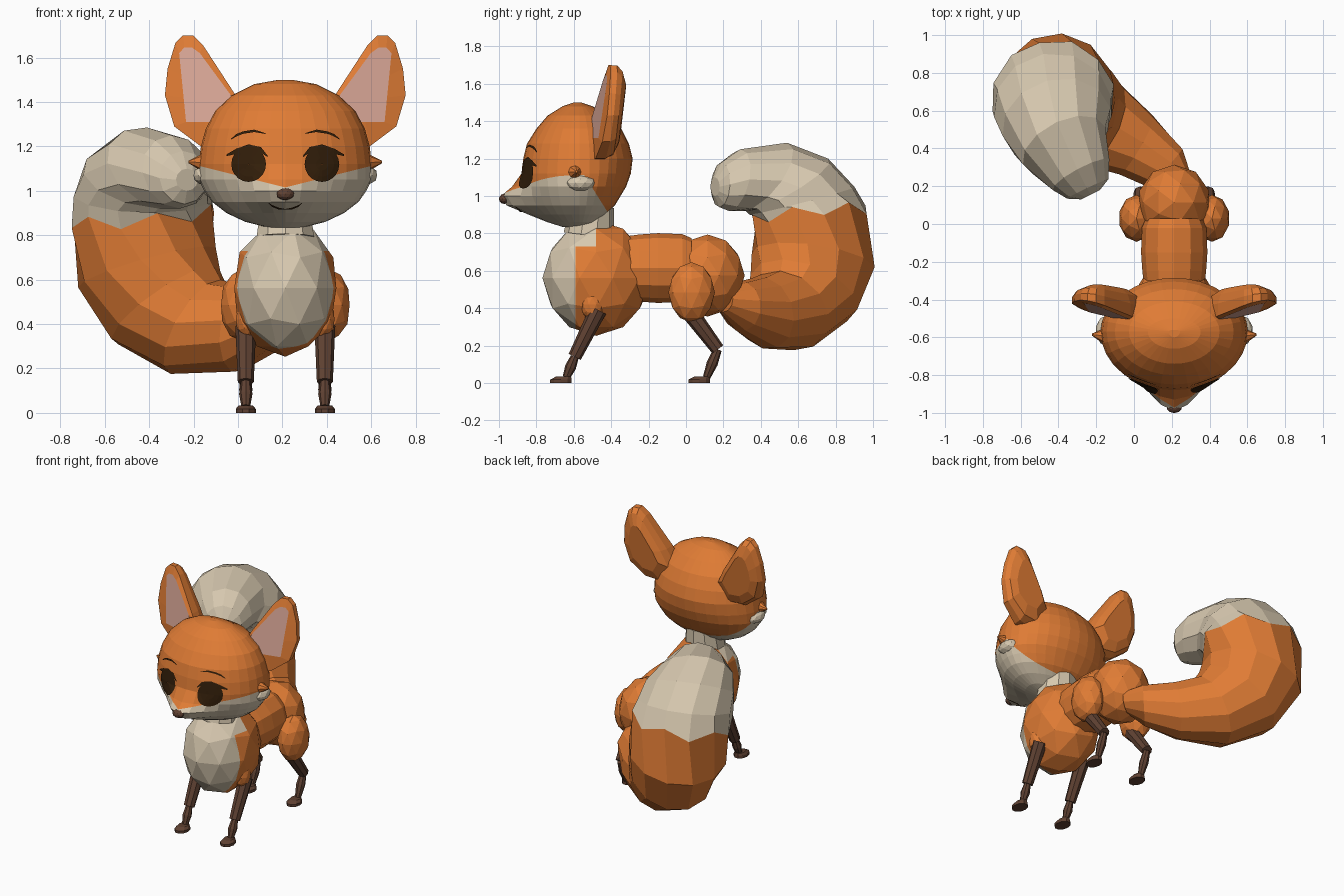
import bpy, bmesh
from math import sin, cos, pi
from mathutils import Vector, Matrix
from mathutils.bvhtree import BVHTree

if "Cube" in bpy.data.objects:
    bpy.data.objects.remove(bpy.data.objects["Cube"])

CX = 0.213  # body midline; the tail swings off to one side


def material(name, rgb):
    m = bpy.data.materials.new(name)
    m.use_nodes = True
    m.diffuse_color = (*rgb, 1)
    m.node_tree.nodes["Principled BSDF"].inputs["Base Color"].default_value = (*rgb, 1)
    return m


ORANGE = material("orange fur", (0.74, 0.2, 0.035))
CREAM = material("cream fur", (0.68, 0.58, 0.43))
PINK = material("pink inner ear", (0.70, 0.39, 0.31))
BROWN = material("brown legs", (0.115, 0.053, 0.032))
DARK = material("dark eyes", (0.032, 0.013, 0.003))


def finish(bm, name, mats, rule=None, fix=True):
    if fix:
        bmesh.ops.recalc_face_normals(bm, faces=bm.faces)
    if rule:
        for f in bm.faces:
            f.material_index = int(rule(f.calc_center_median()))
    mesh = bpy.data.meshes.new(name)
    bm.to_mesh(mesh)
    for m in mats:
        mesh.materials.append(m)
    obj = bpy.data.objects.new(name, mesh)
    bpy.context.collection.objects.link(obj)


def cut(bm, point, normal):
    bmesh.ops.bisect_plane(bm, geom=bm.verts[:] + bm.edges[:] + bm.faces[:],
                           plane_co=point, plane_no=normal)


def loft(bm, rings):
    """Bridge closed rings of points and cap both ends; return the faces by strip."""
    rows = [[bm.verts.new(p) for p in ring] for ring in rings]
    n = len(rows[0])
    strips = [[bm.faces.new((a[i], a[(i + 1) % n], b[(i + 1) % n], b[i])) for i in range(n)]
              for a, b in zip(rows, rows[1:])]
    return strips + [[bm.faces.new(rows[0])], [bm.faces.new(rows[-1])]]


def ball(bm, centre, radii):
    bmesh.ops.create_icosphere(bm, subdivisions=2, radius=1.02,
                               matrix=Matrix.Translation(centre) @ Matrix.Diagonal((*radii, 1)))


def limb(bm, a, b, ra, rb, sides=8):
    a, b = Vector(a), Vector(b)
    turn = (b - a).to_track_quat('Z', 'Y').to_matrix().to_4x4()
    bmesh.ops.create_cone(bm, cap_ends=True, segments=sides, radius1=ra, radius2=rb,
                          depth=(b - a).length, matrix=Matrix.Translation((a + b) / 2) @ turn)


# Chest with a cream bib, neck, waist and rump
bm = bmesh.new()
ball(bm, (CX, -0.48, 0.562), (0.237, 0.282, 0.303))
cut(bm, (0, -0.59, 0), (0, 1, 0))
cut(bm, (0, -0.48, 0), (0, 1, 0))
cut(bm, (0, 0, 0.73), (0, 0, 1))
finish(bm, "chest", [ORANGE, CREAM],
       lambda c: c.y < -0.59 or (c.z > 0.73 and c.y < -0.48))

bm = bmesh.new()
limb(bm, (CX, -0.52, 0.79), (CX, -0.5, 0.95), 0.135, 0.115, 10)
finish(bm, "neck", [CREAM])

bm = bmesh.new()
loft(bm, [[(CX + 0.97 * r * cos(i * pi / 6), y, 0.615 + 1.03 * r * sin(i * pi / 6))
           for i in range(12)]
          for y, r in ((-0.32, 0.165), (-0.25, 0.174), (-0.15, 0.181), (-0.02, 0.176), (0.03, 0.155))])
finish(bm, "waist", [ORANGE])

bm = bmesh.new()
ball(bm, (CX, 0.115, 0.575), (0.19, 0.195, 0.215))
finish(bm, "rump", [ORANGE])

# Head: stacked rings of (height, half width, front, back, muzzle length)
HEAD = [(0.835, 0.08, -0.66, -0.53, 0), (0.86, 0.18, -0.72, -0.48, 0.02),
        (0.9, 0.265, -0.78, -0.43, 0.06), (0.95, 0.33, -0.83, -0.38, 0.13),
        (1.0, 0.365, -0.855, -0.35, 0.135), (1.05, 0.39, -0.87, -0.32, 0.06),
        (1.12, 0.39, -0.88, -0.295, 0), (1.2, 0.38, -0.87, -0.285, 0),
        (1.28, 0.358, -0.85, -0.305, 0), (1.36, 0.315, -0.80, -0.345, 0),
        (1.43, 0.24, -0.74, -0.41, 0), (1.48, 0.14, -0.66, -0.5, 0),
        (1.5, 0.03, -0.6, -0.56, 0)]


def head_ring(z, rx, front, back, muzzle, sides=32):
    ring = []
    for i in range(sides):
        a = 2 * pi * i / sides
        reach = -0.57 - front if cos(a) > 0 else back + 0.57
        ring.append((CX + rx * sin(a), -0.57 - reach * cos(a) - muzzle * max(0, cos(a)) ** 12, z))
    return ring


bm = bmesh.new()
loft(bm, [head_ring(*r) for r in HEAD])
for s in (-1, 1):
    cut(bm, (CX, 0, 1.015), (-0.25 * s, 0, 1))
cut(bm, (0, -0.53, 1.09), (0, 0.19, 0.12))
bmesh.ops.recalc_face_normals(bm, faces=bm.faces)
surface = BVHTree.FromBMesh(bm)
finish(bm, "head", [ORANGE, CREAM],
       lambda c: c.z < 1.015 + 0.25 * abs(c.x - CX)
       and (c.y + 0.53) * 0.19 + (c.z - 1.09) * 0.12 < 0)


def decal(name, rows, side, mat):
    """Thin painted patch projected on the face; rows hold (offset, height)."""
    bm = bmesh.new()
    grid = []
    for row in rows:
        grid.append([])
        for d, z in row:
            hit = surface.ray_cast(Vector((CX + side * d, -2, z)), Vector((0, 1, 0)))[0]
            grid[-1].append(bm.verts.new(hit - Vector((0, 0.008, 0))))
    for a, b in zip(grid, grid[1:]):
        for i in range(len(a) - 1):
            f = bm.faces.new((a[i], a[i + 1], b[i + 1], b[i]))
            f.normal_update()
            if f.normal.y > 0:
                f.normal_flip()
    finish(bm, name, [mat], fix=False)


def stroke(name, path, width, side, mat):
    half = [width / 2 * (1 if 0 < i < len(path) - 1 else 0.3) for i in range(len(path))]
    decal(name, [[(d, z + k * h) for (d, z), h in zip(path, half)] for k in (-1, 1)], side, mat)


# Ear outlines as (offset from midline, height)
RIM = [(0.25, 1.19), (0.38, 1.2), (0.50, 1.29), (0.542, 1.43), (0.53, 1.55),
       (0.495, 1.665), (0.46, 1.7), (0.415, 1.7), (0.37, 1.655), (0.23, 1.44), (0.17, 1.32)]
INNER = [(0.25, 1.31), (0.36, 1.31), (0.447, 1.31), (0.458, 1.42), (0.468, 1.52),
         (0.478, 1.62), (0.455, 1.645), (0.42, 1.645), (0.385, 1.62), (0.245, 1.43), (0.2, 1.31)]


def ear_loop(outline, scale, depth, side):
    """Depth runs from the tilted front plane at 0 to the upright back at 1."""
    ring = []
    for d, z in outline:
        front = -0.55 + 0.25 * (d - 0.2) + 0.13 * (z - 1.2)
        back = -0.365 + 0.08 * (z - 1.2)
        ring.append((CX + side * (0.37 + (d - 0.37) * scale),
                     front + (back - front) * depth, 1.43 + (z - 1.43) * scale))
    return ring


for side, word in ((-1, "right"), (1, "left")):
    bm = bmesh.new()
    strips = loft(bm, [ear_loop(INNER, 1, 0.05, side), ear_loop(RIM, 1, 0.15, side),
                       ear_loop(RIM, 0.99, 0.55, side), ear_loop(RIM, 0.88, 0.85, side),
                       ear_loop(RIM, 0.6, 1.05, side)])
    strips[-2][0].material_index = 1
    finish(bm, word + "_ear", [ORANGE, PINK])

    # Cheek tufts
    bm = bmesh.new()
    limb(bm, (CX + side * 0.31, -0.6, 1.125), (CX + side * 0.435, -0.585, 1.13), 0.075, 0.006)
    finish(bm, word + "_upper_cheek_tuft", [ORANGE])
    bm = bmesh.new()
    ball(bm, (CX + side * 0.355, -0.565, 1.07), (0.06, 0.08, 0.045))
    finish(bm, word + "_lower_cheek_tuft", [CREAM])

    # Eye, upper lid, brow and mouth
    turns = [2 * pi * i / 20 for i in range(21)]
    decal(word + "_eye", [[(0.165 + 0.078 * k * cos(a), 1.12 + 0.08 * k * sin(a)) for a in turns]
                          for k in (0.02, 0.35, 0.7, 1)], side, DARK)
    stroke(word + "_eyelid", [(0.08, 1.155), (0.11, 1.185), (0.165, 1.197), (0.22, 1.178),
                              (0.265, 1.16)], 0.024, side, DARK)
    stroke(word + "_brow", [(0.09, 1.258), (0.14, 1.27), (0.19, 1.262), (0.22, 1.25),
                            (0.245, 1.232)], 0.011, side, DARK)
    stroke(word + "_mouth", [(0, 0.917), (0.03, 0.92), (0.06, 0.932), (0.075, 0.945)],
           0.008, side, DARK)

    # Haunch and shoulder
    bm = bmesh.new()
    ball(bm, (CX + side * 0.2, 0.03, 0.485), (0.092, 0.122, 0.158))
    finish(bm, word + "_haunch", [ORANGE])
    bm = bmesh.new()
    ball(bm, (CX + side * 0.168, -0.5, 0.42), (0.055, 0.062, 0.085))
    finish(bm, word + "_shoulder", [ORANGE])

    # Legs: hip, knee, ankle as (y, z), then the middle of the foot
    x = CX + side * 0.178
    for name, hip, knee, ankle, foot in (
            ("front", (-0.47, 0.39), (-0.595, 0.14), (-0.64, 0.03), -0.67),
            ("back", (0.02, 0.38), (0.17, 0.18), (0.11, 0.03), 0.07)):
        bm = bmesh.new()
        mid = [(k + a) / 2 for k, a in zip(knee, ankle)]
        limb(bm, (x, *hip), (x, *knee), 0.047, 0.036)
        limb(bm, (x, *knee), (x, *mid), 0.022, 0.03)
        limb(bm, (x, *mid), (x, *ankle), 0.03, 0.02)
        loft(bm, [[(x + r * cos(a), foot + shift + 1.35 * r * sin(a), z)
                   for a in turns[:20:2]]
                  for r, shift, z in ((0.045, 0, 0), (0.045, 0, 0.018), (0.032, 0.015, 0.034))])
        finish(bm, f"{name}_{word}_leg", [BROWN])

# Nose
bm = bmesh.new()
ball(bm, (CX, -0.972, 0.985), (0.04, 0.028, 0.027))
finish(bm, "nose", [BROWN])

# Tail: each section is (outer point, inner point, half width)
TAIL = [((0.23, 0.2, 0.38), (0.23, 0.2, 0.52), 0.09),
        ((0.18, 0.32, 0.28), (0.15, 0.27, 0.54), 0.14),
        ((0.02, 0.49, 0.19), (0, 0.35, 0.56), 0.18),
        ((-0.24, 0.68, 0.195), (-0.14, 0.4, 0.58), 0.24),
        ((-0.45, 0.86, 0.33), (-0.2, 0.4, 0.64), 0.285),
        ((-0.54, 0.98, 0.58), (-0.28, 0.38, 0.73), 0.32),
        ((-0.5, 0.965, 0.92), (-0.36, 0.36, 0.87), 0.33),
        ((-0.48, 0.9, 1.05), (-0.38, 0.34, 0.9), 0.315),
        ((-0.46, 0.76, 1.2), (-0.36, 0.32, 0.92), 0.295),
        ((-0.41, 0.54, 1.285), (-0.33, 0.29, 0.92), 0.24),
        ((-0.3, 0.29, 1.25), (-0.26, 0.23, 0.92), 0.17),
        ((-0.25, 0.19, 1.18), (-0.24, 0.18, 0.94), 0.12),
        ((-0.23, 0.155, 1.1), (-0.23, 0.155, 1), 0.055)]
SPLIT = 6  # zigzag ring where the cream tip begins
mids = [(Vector(o) + Vector(i)) / 2 for o, i, w in TAIL]
rings = []
for k, (outer, inner, width) in enumerate(TAIL):
    u = (Vector(outer) - Vector(inner)) / 2
    along = (mids[min(k + 1, len(mids) - 1)] - mids[max(k - 1, 0)]).normalized()
    v = u.cross(along).normalized() * width
    zig = 0.03 if k == SPLIT else 0
    rings.append([mids[k] + u * cos(i * pi / 6) + v * sin(i * pi / 6) + along * zig * (-1) ** i
                  for i in range(12)])
bm = bmesh.new()
strips = loft(bm, rings)
for strip in strips[SPLIT:-2] + strips[-1:]:
    for f in strip:
        f.material_index = 1
finish(bm, "tail", [ORANGE, CREAM])
